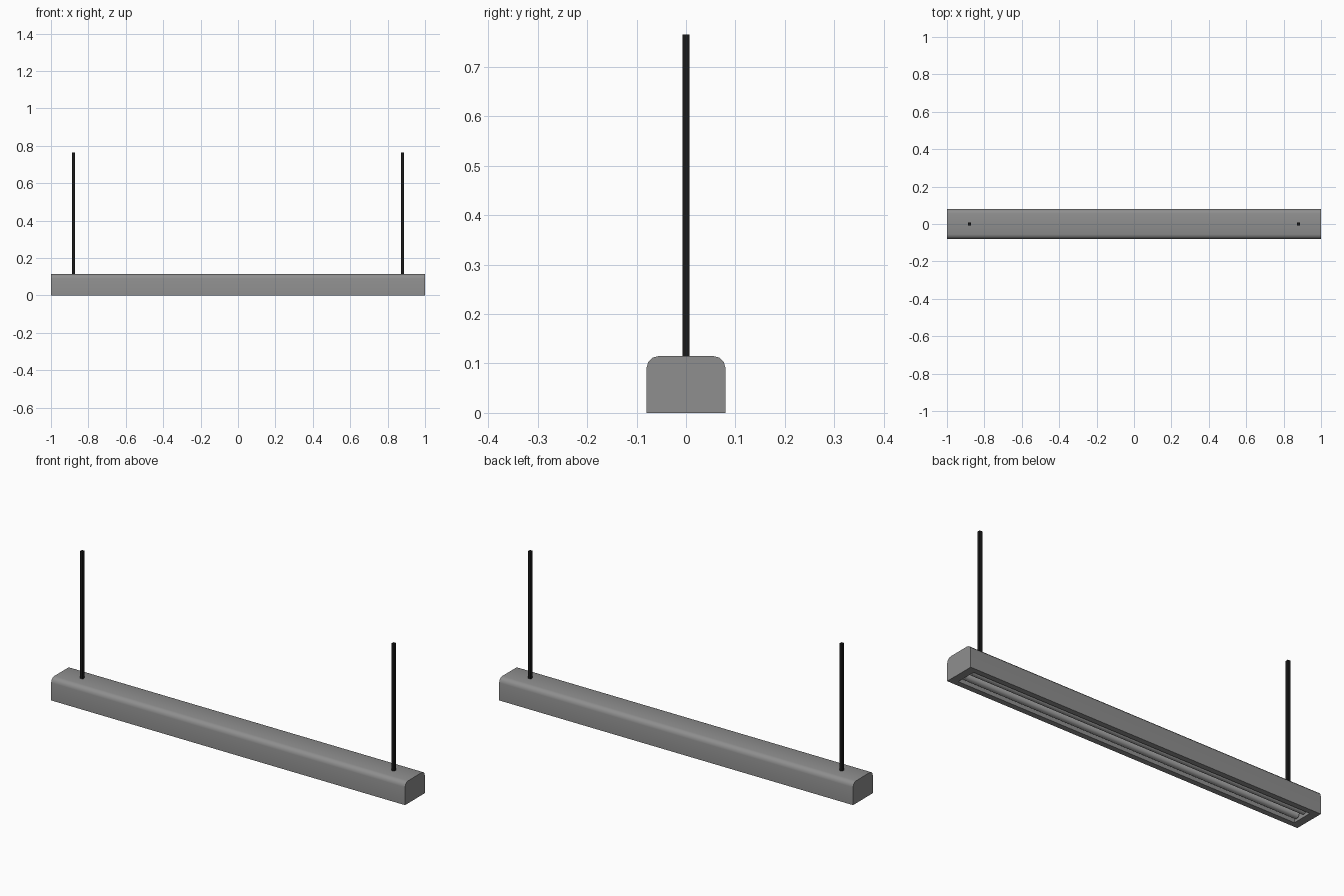
import bpy, bmesh, math

if "Cube" in bpy.data.objects:
    bpy.data.objects.remove(bpy.data.objects["Cube"])

L, W, H = 1.0, 0.08, 0.115      # half length, half width, height
R = 0.025                       # top edge radius
OX, OY, DEPTH = 0.96, 0.052, 0.04   # light opening


def material(name, v):
    m = bpy.data.materials.new(name)
    m.diffuse_color = (v, v, v, 1)
    m.use_nodes = True
    m.node_tree.nodes["Principled BSDF"].inputs["Base Color"].default_value = m.diffuse_color
    return m


grey = material("grey_metal", 0.272)
tube_grey = material("lamp_grey", 0.42)
black = material("black_rod", 0.010)


def finish(bm, name, mat):
    bmesh.ops.recalc_face_normals(bm, faces=bm.faces)
    me = bpy.data.meshes.new(name)
    bm.to_mesh(me)
    bm.free()
    ob = bpy.data.objects.new(name, me)
    bpy.context.collection.objects.link(ob)
    me.materials.append(mat)
    bpy.context.view_layer.objects.active = ob
    ob.select_set(True)
    bpy.ops.object.shade_smooth_by_angle(angle=math.radians(35))
    ob.select_set(False)
    return ob


def tube(name, mat, radius, length, loc, sides):
    bpy.ops.mesh.primitive_cylinder_add(
        vertices=sides, radius=radius, depth=length, location=loc,
        rotation=(0, math.pi / 2, 0))
    ob = bpy.context.object
    ob.name = name
    ob.data.materials.append(mat)
    bpy.ops.object.shade_smooth_by_angle(angle=math.radians(50))
    ob.select_set(False)


def rod(name, mat, size, length, loc):
    bpy.ops.mesh.primitive_cube_add(size=1, location=loc)
    ob = bpy.context.object
    ob.name = name
    ob.scale = (size, size, length)
    ob.data.materials.append(mat)
    ob.select_set(False)


# Housing: rounded profile swept along x, with a recess sunk into the underside
bm = bmesh.new()
arc = [(W - R + R * math.cos(a), H - R + R * math.sin(a))
       for a in (math.radians(30 * i) for i in range(4))]
profile = [(W, 0)] + arc + [(-y, z) for y, z in reversed(arc)] + [(-W, 0)]
ends = [[bm.verts.new((x, y, z)) for y, z in profile] for x in (-L, L)]
for ring in ends:
    bm.faces.new(ring)
n = len(profile)
for i in range(n - 1):
    bm.faces.new((ends[0][i], ends[0][i + 1], ends[1][i + 1], ends[1][i]))
corners = ((-1, -1), (1, -1), (1, 1), (-1, 1))
outer = [ends[0][-1], ends[1][-1], ends[1][0], ends[0][0]]
rim = [bm.verts.new((sx * OX, sy * OY, 0)) for sx, sy in corners]
deep = [bm.verts.new((sx * OX, sy * OY, DEPTH)) for sx, sy in corners]
for i in range(4):
    j = (i + 1) % 4
    bm.faces.new((outer[i], outer[j], rim[j], rim[i]))
    bm.faces.new((rim[i], rim[j], deep[j], deep[i]))
bm.faces.new(deep)
finish(bm, "housing", grey)

# Lamp tubes in the recess and suspension rods on top
for side, label in ((-1, "a"), (1, "b")):
    tube("lamp_tube_" + label, tube_grey, 0.018, 1.9, (0, side * 0.025, 0.022), 16)
    rod("suspension_rod_" + label, black, 0.015, 0.655,
        (side * 0.88, 0, H - 0.005 + 0.3275))
